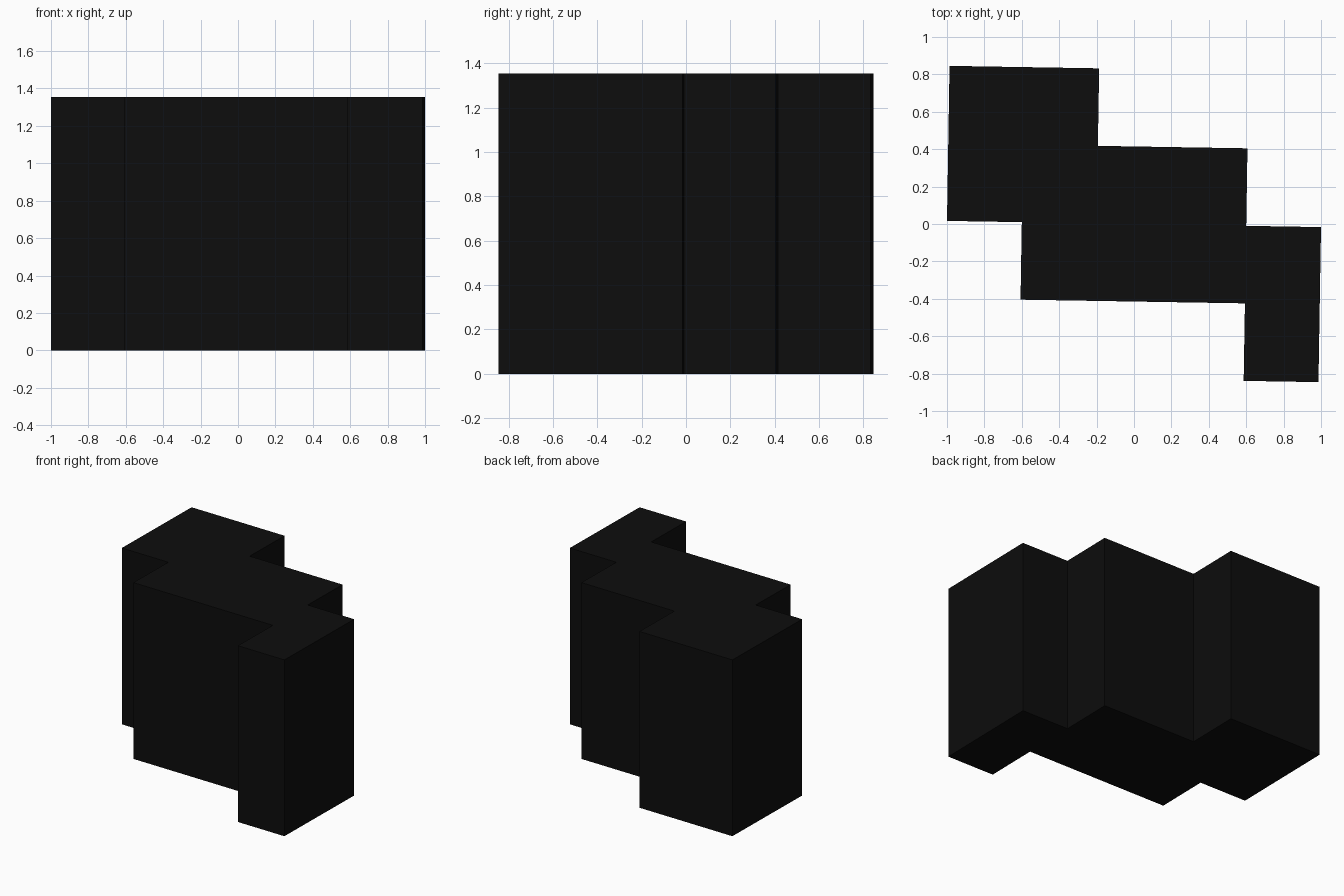
import bpy
import bmesh
from mathutils import Matrix

cube = bpy.data.objects.get("Cube")
if cube:
    bpy.data.objects.remove(cube, do_unlink=True)

COL, ROW, HEIGHT = 0.4, 0.4145, 1.355   # plan module and block height
TURN = -0.0165                          # slight turn of the plan, radians

# Matte black finish
black = bpy.data.materials.new("matte_black")
black.use_nodes = True
colour = (0.004, 0.004, 0.004, 1)
black.diffuse_color = colour
black.node_tree.nodes["Principled BSDF"].inputs["Base Color"].default_value = colour

# Stepped footprint in module units; the block is a straight extrusion of it
outline = [(-2.5, 2), (-2.5, 0), (-1.5, 0), (-1.5, -1), (1.5, -1), (1.5, -2),
           (2.5, -2), (2.5, 0), (1.5, 0), (1.5, 1), (-0.5, 1), (-0.5, 2)]

bm = bmesh.new()
base = bm.faces.new([bm.verts.new((u * COL, v * ROW, 0)) for u, v in outline])
top = bmesh.ops.extrude_face_region(bm, geom=[base], use_keep_orig=True)
bmesh.ops.translate(bm, vec=(0, 0, HEIGHT),
                    verts=[g for g in top["geom"] if isinstance(g, bmesh.types.BMVert)])
bmesh.ops.rotate(bm, verts=bm.verts, cent=(0, 0, 0), matrix=Matrix.Rotation(TURN, 3, "Z"))
bmesh.ops.recalc_face_normals(bm, faces=bm.faces)

# Stepped block
mesh = bpy.data.meshes.new("stepped_block")
bm.to_mesh(mesh)
bm.free()
mesh.materials.append(black)
block = bpy.data.objects.new("stepped_block", mesh)
bpy.context.collection.objects.link(block)
